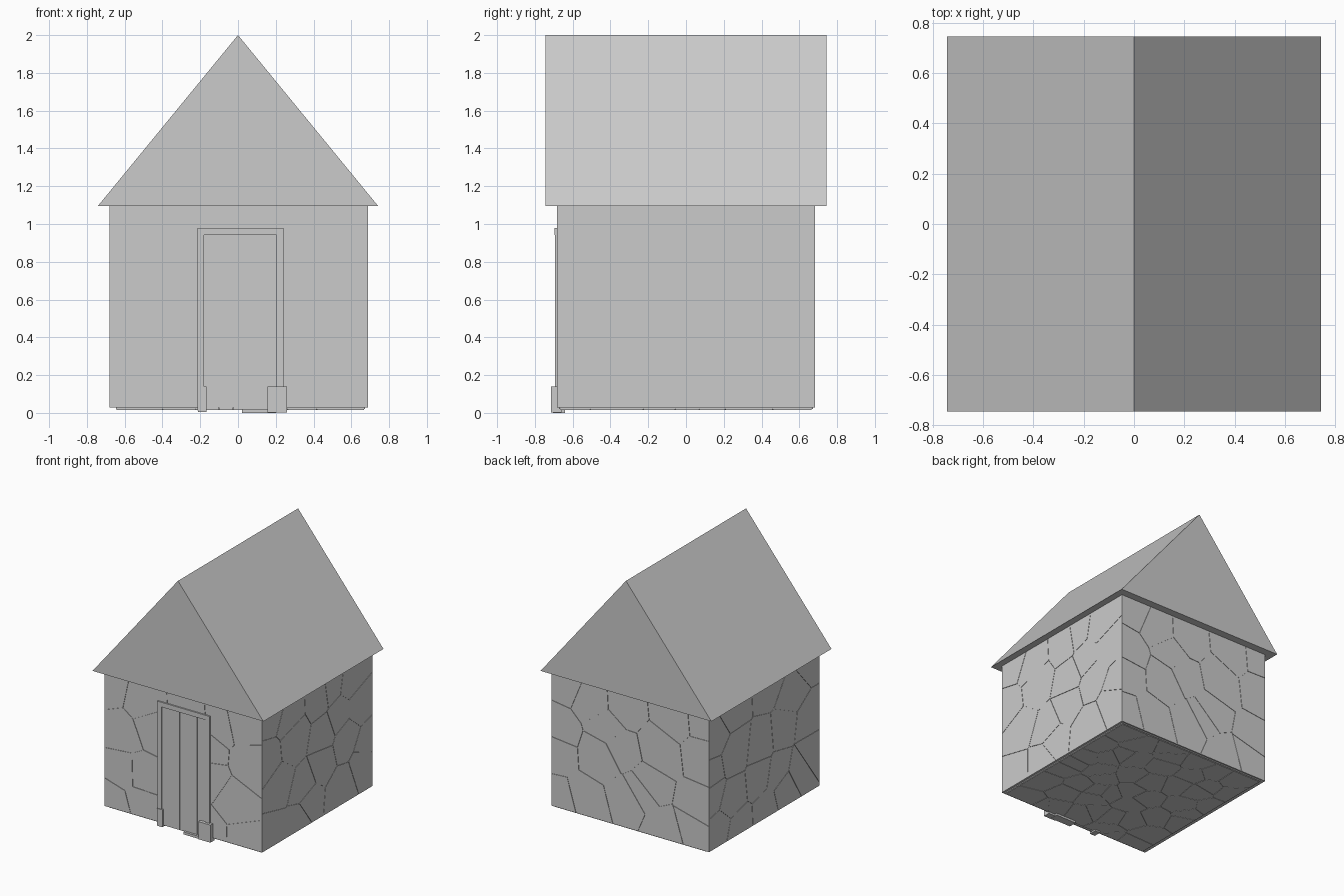
import bpy, bmesh, random
from math import radians
from mathutils import Matrix, Vector

if "Cube" in bpy.data.objects:
    bpy.data.objects.remove(bpy.data.objects["Cube"])

random.seed(7)


def add_object(name, bm):
    bmesh.ops.recalc_face_normals(bm, faces=bm.faces)
    mesh = bpy.data.meshes.new(name)
    bm.to_mesh(mesh)
    bm.free()
    ob = bpy.data.objects.new(name, mesh)
    bpy.context.collection.objects.link(ob)
    return ob


def box(name, x, y, z):
    bm = bmesh.new()
    bmesh.ops.create_cube(bm, size=1)
    for v in bm.verts:
        v.co = [r[0] if c < 0 else r[1] for c, r in zip(v.co, (x, y, z))]
    return add_object(name, bm)


def stone_panel(name, w, h, matrix, cols, rows, depth=0.004, gap=0.003):
    """Irregular stones: each cell is a rectangle cut by its neighbours' bisectors."""
    seeds = [Vector(((i + 0.5 + random.uniform(-.42, .42)) * w / cols - w / 2,
                     (j + 0.5 + random.uniform(-.42, .42)) * h / rows - h / 2, 0))
             for i in range(cols) for j in range(rows)]
    out = bmesh.new()
    for s in seeds:
        bm = bmesh.new()
        bm.faces.new([bm.verts.new((a * w / 2, b * h / 2, 0))
                      for a, b in ((-1, -1), (1, -1), (1, 1), (-1, 1))])
        for t in seeds:
            if t is s:
                continue
            d = (t - s).normalized()
            bmesh.ops.bisect_plane(bm, geom=bm.verts[:] + bm.edges[:] + bm.faces[:],
                                   plane_co=(s + t) / 2 - d * gap / 2,
                                   plane_no=d, clear_outer=True)
        for f in bm.faces:
            pts = [v.co.copy() for v in f.verts]
            low = [out.verts.new(p) for p in pts]
            top = [out.verts.new(p + Vector((0, 0, depth))) for p in pts]
            out.faces.new(top)
            out.faces.new(low[::-1])
            for k in range(len(pts)):
                n = (k + 1) % len(pts)
                out.faces.new((low[k], low[n], top[n], top[k]))
        bm.free()
    out.transform(matrix)
    return add_object(name, out)


# Walls: solid core faced with fitted stones on every side and underneath
CX, HALF, Z0, Z1 = 0.005, 0.680, 0.028, 1.10
box("wall_core", (CX - HALF, CX + HALF), (-HALF, HALF), (Z0, Z1))
upright = Matrix.Rotation(radians(90), 4, 'X') @ Matrix.Translation((0, 0, HALF))
for i, side in enumerate(("front", "right", "back", "left")):
    place = Matrix.Translation((CX, 0, (Z0 + Z1) / 2)) @ Matrix.Rotation(radians(90 * i), 4, 'Z')
    stone_panel(side + "_wall_stones", 2 * HALF + 0.008, Z1 - Z0, place @ upright, 5, 4)

# Foundation slab with stones beneath
box("foundation", (-0.645, 0.672), (-0.672, 0.672), (0.020, 0.03))
stone_panel("floor_stones", 1.31, 1.33,
            Matrix.Translation((0.013, 0, 0.020)) @ Matrix.Rotation(radians(180), 4, 'X'), 7, 7)

# Gable roof
bm = bmesh.new()
profile = [(-0.742, 1.095), (0.742, 1.095), (0, 2.0)]
face = bm.faces.new([bm.verts.new((x, -0.745, z)) for x, z in profile])
ext = bmesh.ops.extrude_face_region(bm, geom=[face])["geom"]
bmesh.ops.translate(bm, vec=(0, 1.49, 0), verts=[g for g in ext if isinstance(g, bmesh.types.BMVert)])
if face.is_valid and not any(len(e.link_faces) == 2 for e in face.edges):
    bm.faces.remove(face)
    bm.faces.new([v for v in bm.verts if v.co.y < 0])
add_object("roof", bm)

# Door made of vertical planks
x0, x1, n = -0.178, 0.203, 5
step = (x1 - x0) / n
for i in range(n):
    box(f"door_plank_{i + 1}", (x0 + i * step + 0.001, x0 + (i + 1) * step - 0.001),
        (-0.687, -0.675), (0.015, 0.943))

# Door frame
box("left_jamb", (-0.215, -0.180), (-0.694, -0.675), (0.012, 0.945))
box("right_jamb", (0.205, 0.240), (-0.694, -0.675), (0.012, 0.945))
box("lintel", (-0.215, 0.240), (-0.695, -0.675), (0.943, 0.98))
# Frame footings and doorstep
box("left_foot", (-0.213, -0.167), (-0.700, -0.640), (0.004, 0.14))
box("right_foot", (0.155, 0.260), (-0.714, -0.660), (0.002, 0.14))
box("doorstep", (0.02, 0.20), (-0.705, -0.640), (0.0, 0.02))
